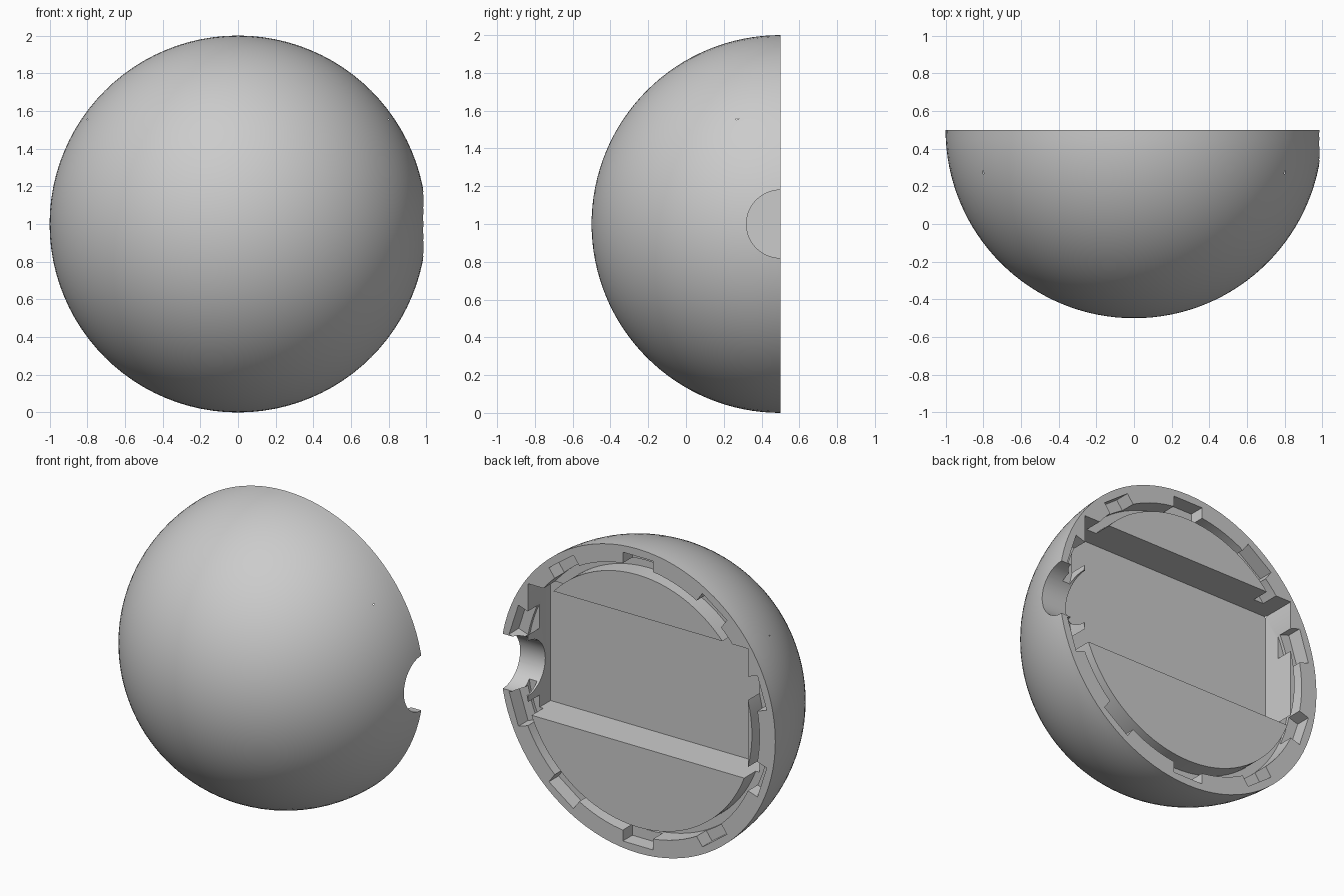
import bpy, bmesh, math
from mathutils import Matrix, Vector

if "Cube" in bpy.data.objects:
    bpy.data.objects.remove(bpy.data.objects["Cube"])

CENTRE = Vector((0, 0.5, 1))      # centre of the flat back face
OVER = 0.1                        # how far cutters stand out of the back face

grey = bpy.data.materials.new("plain_grey")
grey.diffuse_color = (0.6, 0.6, 0.6, 1)
grey.use_nodes = True
grey.node_tree.nodes["Principled BSDF"].inputs["Base Color"].default_value = grey.diffuse_color


def finish(name, bm):
    bmesh.ops.recalc_face_normals(bm, faces=bm.faces[:])
    bmesh.ops.translate(bm, verts=bm.verts[:], vec=CENTRE)
    mesh = bpy.data.meshes.new(name)
    bm.to_mesh(mesh)
    bm.free()
    ob = bpy.data.objects.new(name, mesh)
    mesh.materials.append(grey)
    bpy.context.collection.objects.link(ob)
    return ob


def box(name, x, y, z, angle=0):
    """Box from (min, max) ranges, turned about the y axis."""
    bm = bmesh.new()
    bmesh.ops.create_cube(bm, size=1)
    for v in bm.verts:
        v.co = Vector([lo + (c + 0.5) * (hi - lo) for c, (lo, hi) in zip(v.co, (x, y, z))])
    bmesh.ops.rotate(bm, verts=bm.verts[:], matrix=Matrix.Rotation(angle, 3, 'Y'))
    return finish(name, bm)


def ring(name, r0, r1, y0, y1, n=96):
    """Closed ring of rectangular section around the y axis."""
    bm = bmesh.new()
    loops = []
    for i in range(n):
        a = 2 * math.pi * i / n
        loops.append([bm.verts.new((r * math.cos(a), y, r * math.sin(a)))
                      for r, y in ((r0, y0), (r1, y0), (r1, y1), (r0, y1))])
    for i in range(n):
        p, q = loops[i], loops[(i + 1) % n]
        for k in range(4):
            bm.faces.new((p[k], p[(k + 1) % 4], q[(k + 1) % 4], q[k]))
    return finish(name, bm)


# Half sphere with its dome to the front
bm = bmesh.new()
bmesh.ops.create_uvsphere(bm, u_segments=96, v_segments=64, radius=1)
bmesh.ops.rotate(bm, verts=bm.verts[:], matrix=Matrix.Rotation(math.pi / 2, 3, 'X'))
bmesh.ops.delete(bm, geom=[v for v in bm.verts if v.co.y > 1e-4], context='VERTS')
for v in bm.verts:
    if abs(v.co.y) < 1e-4:
        v.co.y = 0
bmesh.ops.holes_fill(bm, edges=[e for e in bm.edges if e.is_boundary], sides=0)
shell = finish("half_sphere_shell", bm)

# Ring groove between the rim and the inner platform
cutters = [ring("groove_cutter", 0.83, 0.885, -0.12, OVER)]

# Ten notches around the rim
for i in range(10):
    a = math.radians(18 + 36 * i)
    cutters.append(box("notch_cutter", (0.85, 0.95), (-0.10, OVER), (-0.11, 0.11), a))

# Wide pocket across the platform
cutters.append(box("pocket_cutter", (-0.80, 0.80), (-0.235, OVER), (-0.30, 0.558)))

# Round port through the right side into the pocket
bm = bmesh.new()
bmesh.ops.create_cone(bm, cap_ends=True, segments=64, radius1=0.18, radius2=0.18, depth=0.6,
                      matrix=Matrix.Translation((0.97, 0, 0)) @ Matrix.Rotation(math.pi / 2, 4, 'Y'))
cutters.append(finish("port_cutter", bm))

# Cut everything out of the shell
bpy.context.view_layer.objects.active = shell
shell.select_set(True)
for c in cutters:
    c.hide_render = True
    mod = shell.modifiers.new("cut", 'BOOLEAN')
    mod.operation = 'DIFFERENCE'
    mod.solver = 'EXACT'
    mod.object = c
    bpy.ops.object.modifier_apply(modifier=mod.name)
    bpy.data.objects.remove(c, do_unlink=True)

bpy.ops.object.shade_smooth_by_angle(angle=math.radians(30))
